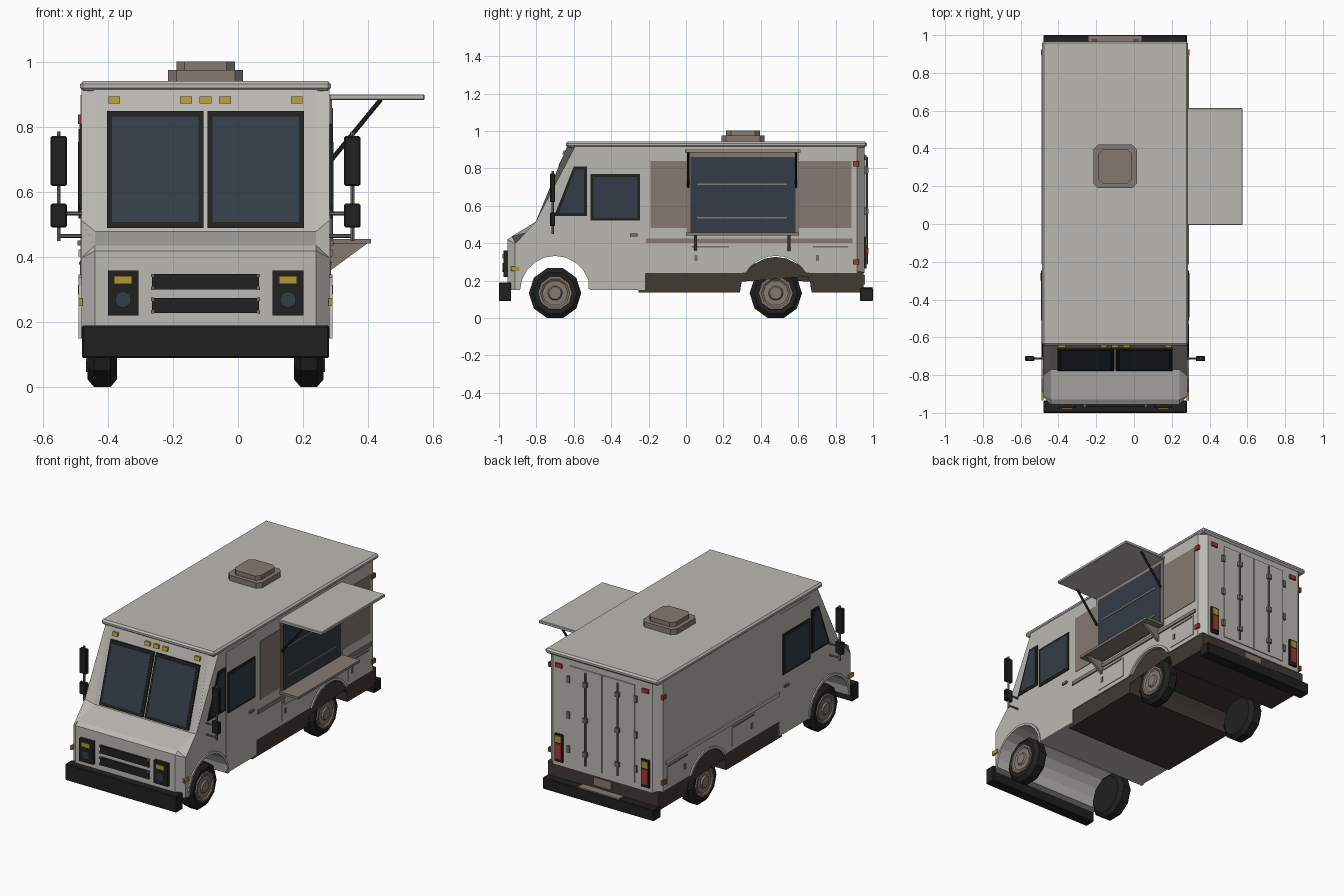
import bpy, bmesh, math

if "Cube" in bpy.data.objects:
    bpy.data.objects.remove(bpy.data.objects["Cube"])

C, HW = -0.1, 0.3825      # body centre line and half width
COLOURS = {
    "body_grey": (0.50, 0.485, 0.45), "tan": (0.235, 0.195, 0.165),
    "dark_brown": (0.052, 0.041, 0.033), "black": (0.015, 0.015, 0.014),
    "glass": (0.033, 0.045, 0.064), "amber": (0.45, 0.31, 0.035),
    "red": (0.38, 0.04, 0.03), "metal": (0.16, 0.15, 0.14)}
MATS = {}
for key, rgb in COLOURS.items():
    MATS[key] = bpy.data.materials.new(key)
    MATS[key].diffuse_color = (*rgb, 1)


def finish(name, bm, mat):
    bmesh.ops.recalc_face_normals(bm, faces=bm.faces)
    me = bpy.data.meshes.new(name)
    bm.to_mesh(me)
    bm.free()
    me.materials.append(MATS[mat])
    ob = bpy.data.objects.new(name, me)
    bpy.context.collection.objects.link(ob)
    return ob


def prism_bm(pts, axis, a, b):
    """Extrude a 2D outline along an axis (x: outline is y,z; y: x,z; z: x,y)."""
    bm = bmesh.new()
    place = {"x": lambda p, t: (t, *p), "y": lambda p, t: (p[0], t, p[1]),
             "z": lambda p, t: (*p, t)}[axis]
    lo = [bm.verts.new(place(p, a)) for p in pts]
    hi = [bm.verts.new(place(p, b)) for p in pts]
    bm.faces.new(lo)
    bm.faces.new(hi[::-1])
    n = len(pts)
    for i in range(n):
        j = (i + 1) % n
        bm.faces.new((lo[i], lo[j], hi[j], hi[i]))
    return bm


def prism(name, pts, axis, a, b, mat):
    return finish(name, prism_bm(pts, axis, a, b), mat)


def rect(u0, u1, v0, v1):
    return [(u0, v0), (u1, v0), (u1, v1), (u0, v1)]


def box(name, x, y, z, mat, bevel=0):
    bm = prism_bm(rect(*x, *y), "z", *z)
    if bevel:
        bmesh.ops.bevel(bm, geom=bm.edges[:], offset=bevel, segments=1, affect='EDGES')
    return finish(name, bm, mat)


def side(name, pts, s, mat, out=0.004):
    """Thin plate on the side wall, s = +1 right or -1 left."""
    return prism(name, pts, "x", C + s * (HW - 0.004), C + s * (HW + out), mat)


def rod(name, p, q, r, mat, seg=6):
    from mathutils import Vector
    p, q = Vector(p), Vector(q)
    bm = bmesh.new()
    bmesh.ops.create_cone(bm, cap_ends=True, segments=seg, radius1=r, radius2=r,
                          depth=(q - p).length)
    m = (q - p).to_track_quat('Z', 'Y').to_matrix().to_4x4()
    m.translation = (p + q) / 2
    bm.transform(m)
    return finish(name, bm, mat)


def arch(yc, zc, r, z_min, n=10):
    """Arch points from rear to front, beginning and ending at z_min."""
    a0 = math.asin((z_min - zc) / r)
    return [(yc + r * math.cos(a), zc + r * math.sin(a))
            for a in (a0 + (math.pi - 2 * a0) * i / n for i in range(n + 1))]


FW, RW, ZC = -0.70, 0.48, 0.145    # wheel arch centres

# Body shell with chamfered nose, pillars and rear corners
outline = [(-0.955, 0.15), (-0.955, 0.42), (-0.93, 0.437), (-0.77, 0.48), (-0.635, 0.92),
           (0.955, 0.92), (0.955, 0.24)]
outline += arch(RW, ZC, 0.187, 0.24) + [(-0.22, 0.24), (-0.22, 0.15)]
outline += arch(FW, ZC, 0.187, 0.15)
bm = prism_bm(outline, "x", C - HW, C + HW)
edges = []
for e in bm.edges:
    v, w = (x.co for x in e.verts)
    along = abs(v.x - w.x) < 1e-4
    nose = max(v.y, w.y) < -0.63 and min(v.z, w.z) > 0.14 and max(v.z, w.z) > 0.4
    rear = min(v.y, w.y) > 0.95
    if along and (nose or rear):
        edges.append(e)
bmesh.ops.bevel(bm, geom=edges, offset=0.042, segments=1, affect='EDGES')
finish("body", bm, "body_grey")
box("roof", (C - 0.387, C + 0.387), (-0.642, 0.967), (0.912, 0.943), "body_grey", 0.01)

# Lower skirt with rear arch
skirt = [(-0.255, 0.135), (-0.255, 0.245), (0.95, 0.245), (0.95, 0.135)]
skirt = [(0.95, 0.135)] + arch(RW, 0.135, 0.192, 0.1351) + skirt[:3]
prism("skirt", skirt, "x", C - 0.376, C + 0.376, "dark_brown")

# Bumpers, rear step and plate
box("front_bumper", (C - 0.38, C + 0.38), (-1, -0.935), (0.09, 0.19), "black", 0.004)
box("rear_bumper", (C - 0.38, C + 0.38), (0.93, 1), (0.09, 0.16), "black", 0.004)
box("rear_step", (C - 0.14, C + 0.14), (0.94, 0.998), (0.155, 0.165), "tan")
box("rear_plate", (C - 0.06, C + 0.06), (0.945, 0.957), (0.18, 0.23), "tan")

# Roof vent, two octagonal tiers
for nm, h, z0, z1 in (("vent_base", 0.115, 0.94, 0.976), ("vent_cap", 0.09, 0.97, 1.003)):
    k, yc = h - 0.025, 0.305
    pts = [(C + x, yc + y) for x, y in ((h, -k), (h, k), (k, h), (-k, h), (-h, k),
                                        (-h, -k), (-k, -h), (k, -h))]
    prism(nm, pts, "z", z0, z1, "tan")


# Split windscreen, leaning with the front wall
def leaning(name, x0, x1, z0, z1, out, mat):
    bm = prism_bm(rect(x0, x1, z0, z1), "y", -out, 0.004)
    for v in bm.verts:
        v.co.y += -0.77 + (v.co.z - 0.48) * 0.135 / 0.44
    finish(name, bm, mat)


for s in (-1, 1):
    x0, x1 = sorted((C + s * 0.006, C + s * 0.304))
    leaning("windscreen_frame", x0, x1, 0.49, 0.85, 0.010, "black")
    leaning("windscreen_glass", x0 + 0.016, x1 - 0.016, 0.508, 0.834, 0.013, "glass")
for dx in (-0.281, -0.06, 0, 0.06, 0.281):
    leaning("roof_marker", C + dx - 0.018, C + dx + 0.018, 0.873, 0.895, 0.012, "amber")

# Grilles and headlamps
for z0 in (0.228, 0.301):
    box("grille", (C - 0.165, C + 0.165), (-0.968, -0.95), (z0, z0 + 0.047), "black")
    for s in (-1, 1):
        for z in (z0 + 0.004, z0 + 0.043):
            x = C + s * 0.163
            box("grille_bolt", (x - 0.005, x + 0.005), (-0.971, -0.95), (z - 0.005, z + 0.005), "metal")
for s in (-1, 1):
    x = C + s * 0.254
    box("headlamp_panel", (x - 0.047, x + 0.047), (-0.975, -0.95), (0.22, 0.36), "black")
    box("turn_lamp", (x - 0.028, x + 0.028), (-0.98, -0.95), (0.317, 0.342), "amber")
    rod("headlamp", (x, -0.96, 0.27), (x, -0.98, 0.27), 0.025, "glass", 12)


# Wheels, ten-sided
def lathe(name, profile, x, s, y, mat, seg=10):
    bm = bmesh.new()
    rings = []
    for r, d in profile:
        rings.append([bm.verts.new((x + s * d, y + r * math.sin(2 * math.pi * (i + 0.5) / seg),
                                    0.133 + r * math.cos(2 * math.pi * (i + 0.5) / seg)))
                      for i in range(seg)])
    for a, b in zip(rings, rings[1:]):
        for i in range(seg):
            bm.faces.new((a[i], a[i - 1], b[i - 1], b[i]))
    bm.faces.new(rings[0])
    bm.faces.new(rings[-1])
    finish(name, bm, mat)


for s in (-1, 1):
    for y in (FW, RW):
        x = C + s * 0.318
        lathe("tyre", [(0.09, 0.042), (0.115, 0.045), (0.14, 0.025), (0.14, -0.025),
                       (0.115, -0.045), (0.05, -0.045)], x, s, y, "black")
        lathe("wheel_hub", [(0.092, 0.03), (0.09, 0.05), (0.078, 0.05), (0.068, 0.043),
                            (0.04, 0.043), (0.033, 0.052), (0.012, 0.052)], x, s, y, "tan")
        # Arch lip
        z0 = 0.15 if y == FW else 0.24
        lip = arch(y, ZC, 0.187, z0) + arch(y, ZC, 0.202, z0)[::-1]
        side("arch_lip", lip, s, "body_grey", 0.008)

    # Cab door, windows and handle
    side("cab_door", rect(-0.522, -0.225, 0.155, 0.9), s, "body_grey", 0.003)
    side("door_frame", rect(-0.51, -0.245, 0.52, 0.77), s, "black", 0.009)
    side("door_glass", rect(-0.495, -0.26, 0.535, 0.755), s, "glass", 0.011)
    side("quarter_frame", [(-0.705, 0.545), (-0.53, 0.545), (-0.53, 0.81), (-0.6, 0.81)],
         s, "black", 0.006)
    side("quarter_glass", [(-0.68, 0.56), (-0.545, 0.56), (-0.545, 0.795), (-0.592, 0.795)],
         s, "glass", 0.008)
    side("door_handle", rect(-0.3, -0.26, 0.437, 0.452), s, "metal", 0.012)

    # Rub rail, lockers and side lamps
    side("rub_rail", rect(-0.215, 0.89, 0.402, 0.424), s, "tan" if s > 0 else "body_grey", 0.008)
    for y0, y1 in ((0.67, 0.875), (0.02, 0.24)):
        side("locker_door", rect(y0, y1, 0.265, 0.39), s, "body_grey", 0.004)
        side("locker_hinge", rect(y0 + 0.01, y1 - 0.01, 0.378, 0.386), s, "metal", 0.007)
        side("locker_latch", rect(y0 + 0.025, y0 + 0.042, 0.305, 0.338), s, "metal", 0.008)
    side("front_side_marker", rect(-0.935, -0.89, 0.25, 0.275), s, "amber", 0.008)
    for z in (0.3, 0.825):
        side("rear_side_marker", rect(0.892, 0.925, z - 0.014, z + 0.014), s, "red", 0.01)

    # Mirrors on poles
    x, y = C + s * 0.452, -0.712
    box("mirror", (x - 0.025, x + 0.025), (y - 0.014, y + 0.012), (0.62, 0.773), "black", 0.004)
    box("lower_mirror", (x - 0.025, x + 0.025), (y - 0.014, y + 0.012), (0.492, 0.565), "black", 0.004)
    rod("mirror_pole", (x, y, 0.45), (x, y, 0.787), 0.007, "metal")
    for z in (0.465, 0.535):
        rod("mirror_arm", (x, y, z), (C + s * 0.36, y, z), 0.006, "metal")

    # Rear doors, rods, hinges and lamps
    x0, x1 = sorted((C + s * 0.004, C + s * 0.22))
    box("rear_door", (x0, x1), (0.95, 0.961), (0.27, 0.875), "body_grey")
    x = C + s * 0.11
    rod("lock_rod", (x, 0.968, 0.29), (x, 0.968, 0.86), 0.006, "metal")
    for z in (0.36, 0.57, 0.79):
        box("rod_clamp", (x - 0.013, x + 0.013), (0.958, 0.977), (z - 0.014, z + 0.014), "metal")
        h = C + s * 0.228
        box("rear_hinge", (h - 0.01, h + 0.01), (0.95, 0.967), (z - 0.02, z + 0.02), "metal")
    x = C + s * 0.295
    box("tail_lamp_panel", (x - 0.027, x + 0.027), (0.95, 0.965), (0.265, 0.435), "black")
    box("tail_turn_lamp", (x - 0.02, x + 0.02), (0.95, 0.97), (0.385, 0.425), "amber")
    box("tail_lamp", (x - 0.02, x + 0.02), (0.95, 0.97), (0.285, 0.378), "red")
    box("rear_marker", (x - 0.022, x + 0.022), (0.95, 0.965), (0.845, 0.87), "red")
box("rear_door_gap", (C - 0.004, C + 0.004), (0.95, 0.958), (0.27, 0.875), "dark_brown")

# Serving side: tan panels, hatch window, awning and counter
R = C + HW
side("side_panel", rect(-0.19, 0.885, 0.48, 0.84), 1, "tan", 0.003)
side("hatch_frame", rect(0.005, 0.605, 0.44, 0.885), 1, "tan", 0.007)
side("hatch_glass", rect(0.025, 0.585, 0.455, 0.86), 1, "glass", 0.010)
for z in (0.535, 0.715):
    side("hatch_rail", rect(0.06, 0.54, z - 0.004, z + 0.004), 1, "tan", 0.013)
box("awning", (R - 0.005, 0.575), (-0.005, 0.613), (0.884, 0.902), "body_grey", 0.003)
box("counter", (R - 0.004, 0.41), (0, 0.602), (0.442, 0.457), "tan")
for y in (0.05, 0.552):
    prism("counter_bracket", [(R - 0.004, 0.355), (0.40, 0.444), (R - 0.004, 0.444)],
          "y", y - 0.008, y + 0.008, "tan")
for y in (0.012, 0.588):
    rod("awning_strut", (R + 0.005, y, 0.70), (0.44, y, 0.886), 0.007, "black")

for m in bpy.data.materials:
    if m.users and not m.is_grease_pencil:
        m.use_nodes = True
        m.node_tree.nodes["Principled BSDF"].inputs["Base Color"].default_value = m.diffuse_color
